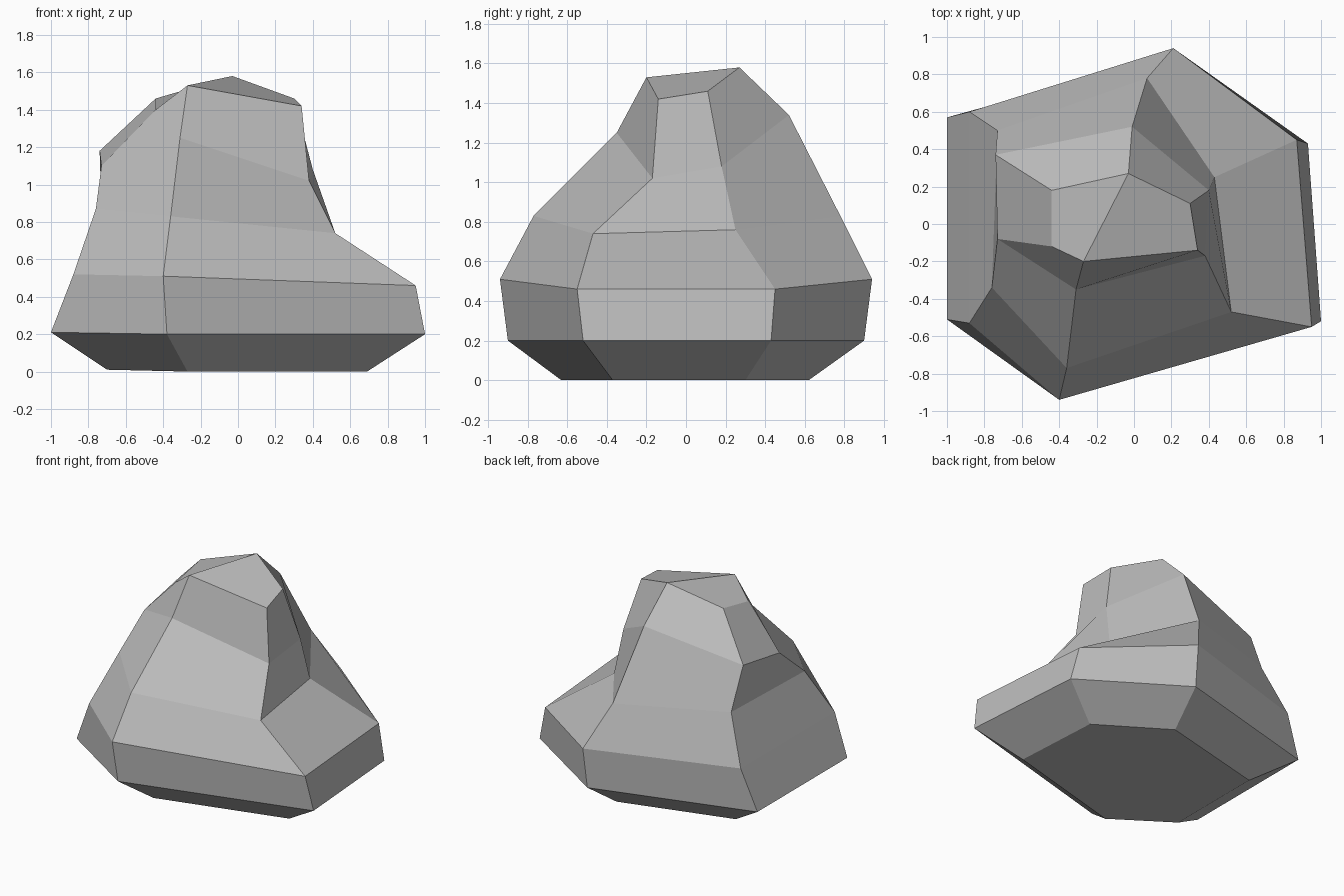
import bpy
import bmesh

# Remove the default cube only
cube = bpy.data.objects.get("Cube")
if cube:
    bpy.data.objects.remove(cube, do_unlink=True)


def flat_material(name, color):
    material = bpy.data.materials.new(name)
    material.use_nodes = True
    material.diffuse_color = color
    shader = next(n for n in material.node_tree.nodes if n.type == "BSDF_PRINCIPLED")
    shader.inputs["Base Color"].default_value = color
    shader.inputs["Roughness"].default_value = 0.9
    return material


# Six ridges of the boulder, each a path running from the ground to the summit
front_ridge = [(-.27, -.63, 0), (-.38, -.9, .2), (-.4, -.94, .51),
               (-.36, -.77, .83), (-.31, -.35, 1.25), (-.27, -.2, 1.53)]
left_front_ridge = [(.69, -.37, 0), (1, -.52, .2), (.95, -.55, .46),
                    (.52, -.47, .74), (.38, -.17, 1.02), (.34, -.14, 1.42)]
left_back_ridge = [(.65, .3, 0), (.93, .43, .2), (.87, .45, .46),
                   (.43, .25, .76), (.4, .18, 1.08), (.3, .11, 1.46)]
back_ridge = [(.15, .62, 0), (.2, .9, .2), (.21, .94, .51),
              (.07, .78, .83), (-.01, .52, 1.34), (-.03, .27, 1.58)]
right_back_ridge = [(-.7, .4, .01), (-1, .57, .21), (-.88, .6, .52),
                    (-.73, .5, .87), (-.74, .37, 1.18), (-.44, .18, 1.46)]
right_front_ridge = [(-.7, -.36, .01), (-1, -.51, .21), (-.88, -.53, .52),
                     (-.76, -.34, .87), (-.73, -.08, 1.1), (-.44, -.12, 1.4)]


def build_boulder(name, ridges, material):
    bm = bmesh.new()
    columns = [[bm.verts.new(point) for point in ridge] for ridge in ridges]

    # Facets between each pair of neighbouring ridges
    for column, following in zip(columns, columns[1:] + columns[:1]):
        for low in range(len(column) - 1):
            bm.faces.new((column[low], following[low],
                          following[low + 1], column[low + 1]))

    # Flat underside
    bm.faces.new([column[0] for column in reversed(columns)])

    # Summit, creased from the front ridge to the back ridge
    summit = [column[-1] for column in columns]
    bm.faces.new(summit[:4])
    bm.faces.new(summit[3:] + summit[:1])

    bmesh.ops.recalc_face_normals(bm, faces=bm.faces[:])
    mesh = bpy.data.meshes.new(name)
    bm.to_mesh(mesh)
    bm.free()
    mesh.materials.append(material)
    boulder = bpy.data.objects.new(name, mesh)
    bpy.context.collection.objects.link(boulder)
    return boulder


stone_grey = flat_material("stone_grey", (0.5, 0.5, 0.5, 1))
build_boulder("boulder",
              [front_ridge, left_front_ridge, left_back_ridge,
               back_ridge, right_back_ridge, right_front_ridge],
              stone_grey)
